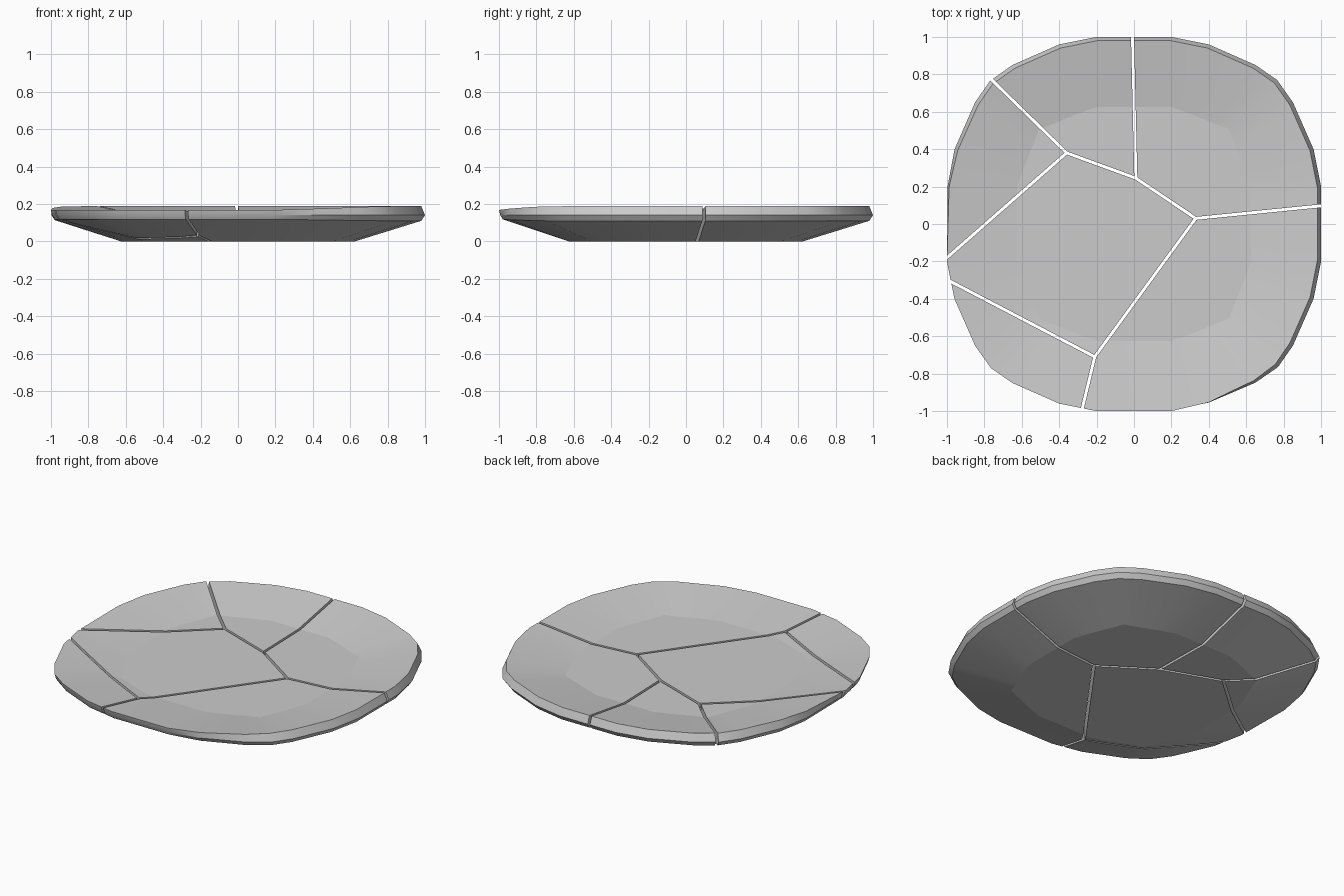
import bpy
import bmesh
import math
from mathutils import Vector

cube = bpy.data.objects.get("Cube")
if cube:
    bpy.data.objects.remove(cube)

# Pale stone material
stone = bpy.data.materials.new("pale grey stone")
stone.use_nodes = True
grey = (0.6, 0.6, 0.6, 1)
stone.diffuse_color = grey
stone.node_tree.nodes["Principled BSDF"].inputs["Base Color"].default_value = grey

GAP = 0.016


def ring_outline(quarter):
    """Turn the points of one quarter into a closed outline."""
    out = []
    for turn in range(4):
        for x, y in quarter:
            for _ in range(turn):
                x, y = -y, x
            out.append(Vector((x, y)))
    return out


rim = ring_outline([(1, .2), (.96, .4), (.85, .65), (.765, .77), (.65, .85), (.4, .96), (.2, 1)])
floor = ring_outline([(.625, .2), (.59, .3), (.54, .42), (.505, .51), (.42, .54), (.3, .59), (.2, .625)])


def wear(p):
    """How far the front-left part of the rim is worn down, 0 to 1."""
    off = abs(math.remainder(math.atan2(p.y, p.x) - math.radians(-125), math.tau))
    return max(0, min(1, (math.radians(81) - off) / math.radians(34)))


def build_plate():
    """Shallow dish with a flat base, a bevelled rim and a sunken floor."""
    bm = bmesh.new()
    rings = [[] for _ in range(5)]
    for p, f in zip(rim, floor):
        w = wear(p)
        levels = [(f, 0),
                  (p * .98, .11 + .008 * w),
                  (p * (1 - .007 * w), .14),
                  (p * (.98 + .02 * w), .188 - .02 * w),
                  (f, .13)]
        for ring, (q, z) in zip(rings, levels):
            ring.append(bm.verts.new((q.x, q.y, z)))
    n = len(rim)
    for low, high in zip(rings, rings[1:]):
        for i in range(n):
            j = (i + 1) % n
            bm.faces.new((low[i], low[j], high[j], high[i]))
    bm.faces.new(reversed(rings[0]))
    bm.faces.new(rings[-1])
    return bm


def cut(bm, a, b):
    """Keep what lies to the right of the crack from a to b, and close the cut."""
    d = (b - a).normalized()
    left = Vector((-d.y, d.x, 0))
    point = Vector((a.x, a.y, 0)) - left * GAP / 2
    res = bmesh.ops.bisect_plane(bm, geom=bm.verts[:] + bm.edges[:] + bm.faces[:],
                                 dist=1e-5, plane_co=point, plane_no=left, clear_outer=True)
    edges = [g for g in res["geom_cut"] if isinstance(g, bmesh.types.BMEdge)]
    bmesh.ops.holes_fill(bm, edges=edges, sides=0)


def make_piece(name, path):
    bm = build_plate()
    for a, b in zip(path, path[1:]):
        cut(bm, a, b)
    bmesh.ops.recalc_face_normals(bm, faces=bm.faces[:])
    # Soft shading around the dish, crisp at the rim, floor and cracks
    for f in bm.faces:
        f.smooth = True
    for e in bm.edges:
        flat = any(abs(f.normal.z) > .9995 for f in e.link_faces)
        e.smooth = not flat and e.calc_face_angle(3) < math.radians(25)
    mesh = bpy.data.meshes.new(name)
    bm.to_mesh(mesh)
    bm.free()
    mesh.materials.append(stone)
    bpy.context.collection.objects.link(bpy.data.objects.new(name, mesh))


# Crack junctions inside the plate and crack ends at the rim
west, north, east, south = (Vector(p) for p in ((-.36, .38), (.01, .245), (.33, .03), (-.21, -.71)))
corner_end, back_end, right_end = Vector((-.765, .775)), Vector((-.008, 1)), Vector((1, .097))
front_end, left_low, left_high = Vector((-.275, -.98)), Vector((-.975, -.31)), Vector((-1, -.18))

pieces = {
    "centre_piece": [left_high, west, north, east, south, left_low],
    "side_piece": [corner_end, west, left_high],
    "back_side_piece": [back_end, north, west, corner_end],
    "back_piece": [right_end, east, north, back_end],
    "front_piece": [front_end, south, east, right_end],
    "front_side_piece": [left_low, south, front_end],
}
for name, path in pieces.items():
    make_piece(name, path)
